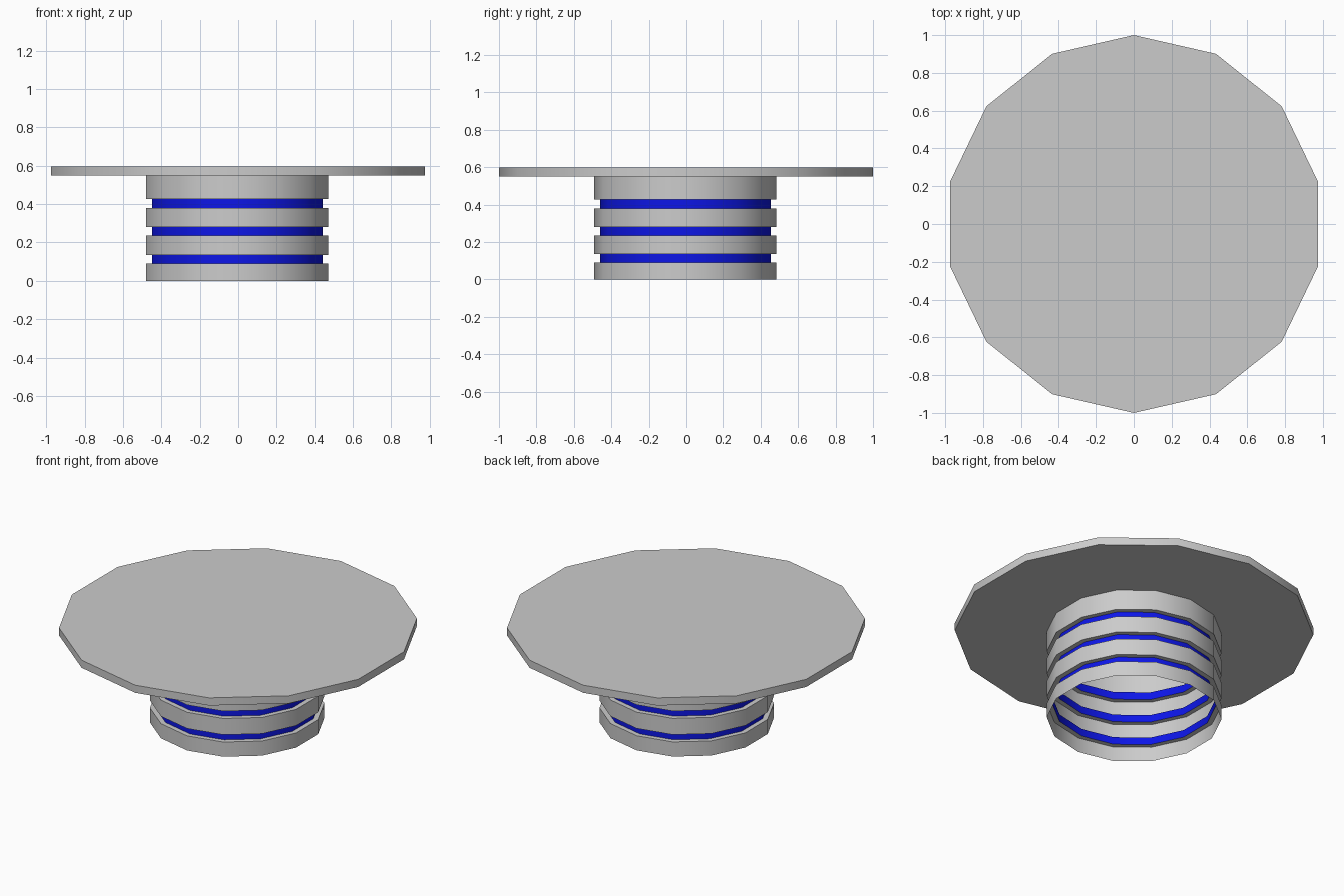
import bpy, bmesh, math

if "Cube" in bpy.data.objects:
    bpy.data.objects.remove(bpy.data.objects["Cube"])

SIDES = 14


def lathe(name, profile, centre=(0, 0), cap_ends=False, blue=()):
    """Spin a (radius, z) profile into a 14-sided shell; blue lists coloured bands."""
    bm = bmesh.new()
    rings = []
    for r, z in profile:
        ring = []
        for i in range(SIDES):
            a = math.pi / 2 + 2 * math.pi * i / SIDES
            ring.append(bm.verts.new((centre[0] + r * math.cos(a),
                                      centre[1] + r * math.sin(a), z)))
        rings.append(ring)
    for k in range(len(rings) - 1):
        lo, hi = rings[k], rings[k + 1]
        for i in range(SIDES):
            j = (i + 1) % SIDES
            face = bm.faces.new((lo[i], lo[j], hi[j], hi[i]))
            face.material_index = 1 if k in blue else 0
    if cap_ends:
        bm.faces.new(rings[0][::-1])
        bm.faces.new(rings[-1])
    mesh = bpy.data.meshes.new(name)
    bm.to_mesh(mesh)
    bm.free()
    obj = bpy.data.objects.new(name, mesh)
    bpy.context.collection.objects.link(obj)
    bpy.ops.object.select_all(action='DESELECT')
    obj.select_set(True)
    bpy.context.view_layer.objects.active = obj
    bpy.ops.object.shade_smooth_by_angle(angle=math.radians(30))
    return obj


# Wide flat disc on top
lathe("top_disc", [(1.0, 0.55), (1.0, 0.597)], cap_ends=True)

# Hollow neck, open below, with three recessed grooves
profile = [(0.488, 0.0)]
for z0, z1 in ((0.09, 0.135), (0.235, 0.28), (0.38, 0.426)):
    profile += [(0.488, z0), (0.458, z0), (0.458, z1), (0.488, z1)]
profile.append((0.488, 0.55))
neck = lathe("grooved_neck", profile, centre=(-0.003, -0.003), blue=(2, 6, 10))

# Grey walls, blue groove bands
grey = bpy.data.materials.new("grey")
grey.diffuse_color = (0.8, 0.8, 0.8, 1)
grey.use_nodes = True
grey.node_tree.nodes["Principled BSDF"].inputs["Base Color"].default_value = grey.diffuse_color
blue = bpy.data.materials.new("blue")
blue.diffuse_color = (0.004, 0.008, 0.8, 1)
blue.use_nodes = True
blue.node_tree.nodes["Principled BSDF"].inputs["Base Color"].default_value = blue.diffuse_color
neck.data.materials.append(None)
neck.data.materials.append(blue)
bpy.data.materials.remove(grey)
